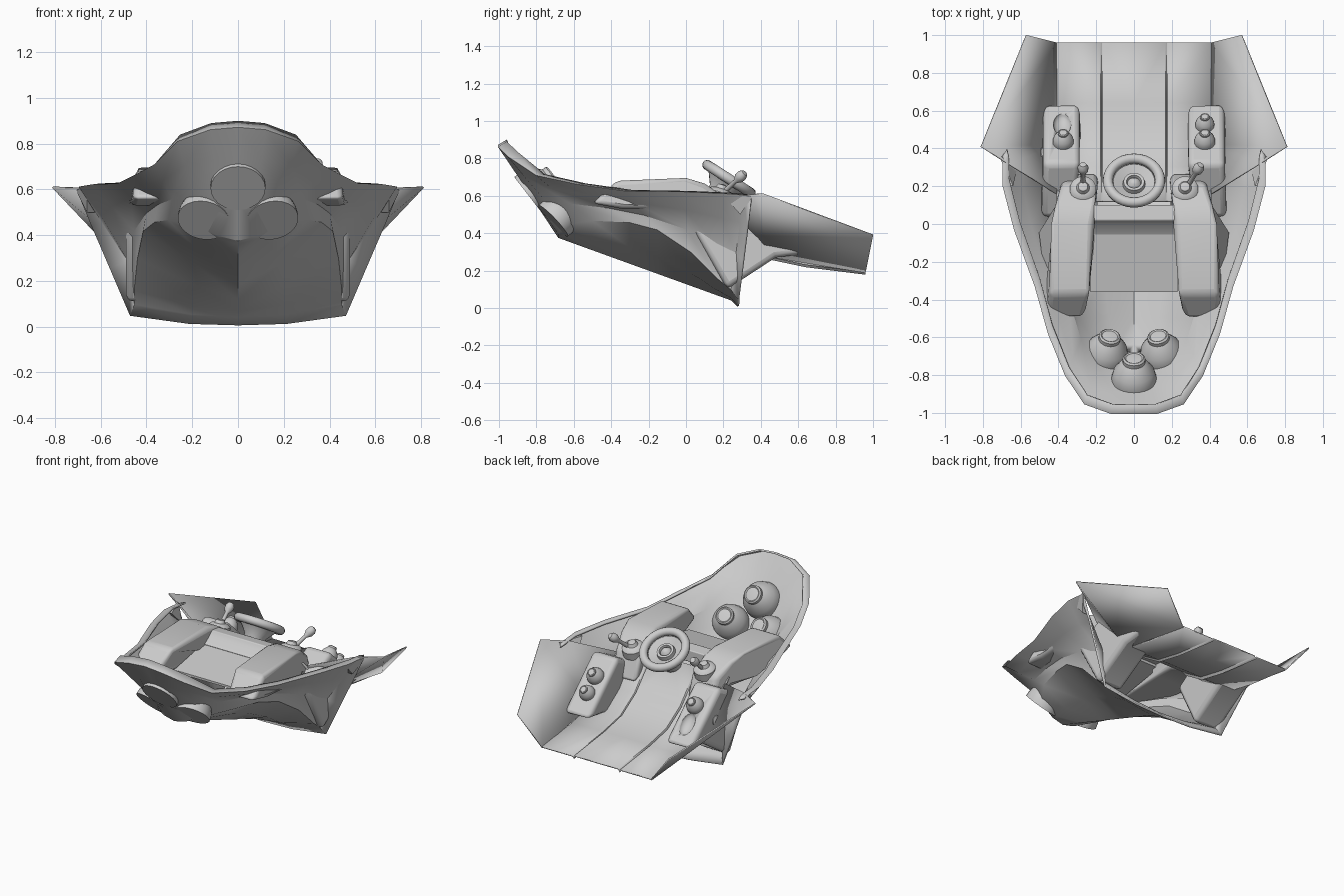
import bpy, bmesh, math
from mathutils import Vector, Matrix

cube = bpy.data.objects.get("Cube")
if cube:
    bpy.data.objects.remove(cube, do_unlink=True)

grey = bpy.data.materials.new("plain grey")
grey.use_nodes = True
grey.diffuse_color = (0.6, 0.6, 0.6, 1)
grey.node_tree.nodes["Principled BSDF"].inputs["Base Color"].default_value = grey.diffuse_color


def finish(name, bm, bevel=0, thick=0, smooth=30):
    """Turn a bmesh into a named, shaded object."""
    bmesh.ops.remove_doubles(bm, verts=bm.verts, dist=0.0005)
    bmesh.ops.recalc_face_normals(bm, faces=bm.faces)
    mesh = bpy.data.meshes.new(name)
    bm.to_mesh(mesh)
    bm.free()
    mesh.materials.append(grey)
    obj = bpy.data.objects.new(name, mesh)
    bpy.context.collection.objects.link(obj)
    if thick:
        mod = obj.modifiers.new("thickness", "SOLIDIFY")
        mod.thickness, mod.offset = thick, 0
    if bevel:
        mod = obj.modifiers.new("round", "BEVEL")
        mod.width, mod.segments = bevel, 3
    bpy.ops.object.select_all(action="DESELECT")
    obj.select_set(True)
    bpy.context.view_layer.objects.active = obj
    bpy.ops.object.shade_smooth_by_angle(angle=math.radians(smooth))
    return obj


def sheet(name, rows, thick, smooth=30):
    """Skin a grid of points on both sides of the middle."""
    bm = bmesh.new()
    for s in (1, -1):
        grid = [[bm.verts.new((s * x, y, z)) for x, y, z in row] for row in rows]
        for a, b in zip(grid, grid[1:]):
            for i in range(len(a) - 1):
                quad = [a[i], a[i + 1], b[i + 1], b[i]]
                if (quad[0].co - quad[3].co).length < 1e-5:
                    quad.pop()
                bm.faces.new(quad)
    return finish(name, bm, thick=thick, smooth=smooth)


def prism(name, profile, s=1, bevel=0.0):
    """Solid from a side profile whose points are (y, z, inner x, outer x)."""
    bm = bmesh.new()
    inner = [bm.verts.new((s * a, y, z)) for y, z, a, b in profile]
    outer = [bm.verts.new((s * b, y, z)) for y, z, a, b in profile]
    bm.faces.new(inner)
    bm.faces.new(outer)
    for i in range(len(profile)):
        bm.faces.new((inner[i - 1], inner[i], outer[i], outer[i - 1]))
    return finish(name, bm, bevel=bevel)


def lathe(name, profile, at, axis, scale=1, steps=24):
    """Turned part from (radius, height) points, standing along an axis."""
    bm = bmesh.new()
    verts = [bm.verts.new((r, 0, h)) for r, h in profile]
    edges = [bm.edges.new(pair) for pair in zip(verts, verts[1:])]
    bmesh.ops.spin(bm, geom=verts + edges, cent=(0, 0, 0), axis=(0, 0, 1),
                   angle=math.tau, steps=steps)
    turn = Vector(axis).to_track_quat("Z", "Y").to_matrix().to_4x4()
    bmesh.ops.transform(bm, verts=bm.verts,
                        matrix=Matrix.Translation(at) @ turn @ Matrix.Scale(scale, 4))
    return finish(name, bm, smooth=40)


# Hull shell: rim line and side crease, with the rows between them blended
rim = [(0, -1, .87), (.12, -1, .86), (.26, -.95, .81), (.36, -.8, .71), (.45, -.58, .66),
       (.52, -.33, .625), (.63, -.03, .62), (.69, .2, .61), (.69, .31, .6), (.7, .35, .59)]
crease = [(0, -.68, .38), (.08, -.68, .4), (.2, -.64, .45), (.3, -.5, .47), (.36, -.3, .46),
          (.41, -.15, .42), (.435, .03, .3), (.45, .17, .16), (.45, .245, .1),
          (.47, .28, .05)]
rim = [Vector(p) for p in rim]
crease = [Vector(p) for p in crease]
lip = [p + Vector((-p.x * .04, .045, .025 * (p.z > .8))) for p in rim]
keel = [Vector((0, p.y, .38 - .362 * (p.y + .68))) for p in crease]
keel[-1].z = .01
under = [k.lerp(p, .45) - Vector((0, 0, .012)) * (p.x > .1) for k, p in zip(keel, crease)]


def blend(t, pinch):
    """Row between rim and crease, drawn in except at the flared rear edge."""
    row = [a.lerp(b, t) for a, b in zip(rim, crease)]
    for p in row[:-1]:
        p.x *= pinch
    return row


sheet("hull", [lip, rim, blend(.28, .95), blend(.62, .88), crease, under, keel], .012, smooth=35)

# Floor with a grooved centre strip, curving up to the dashboard
edge = [(.41, 0), (.18, 0), (.172, -.012), (.164, .004), (0, .004)]
slope = [(.96, .195), (.64, .235), (.45, .275), (.3, .37), (.12, .57)]
sheet("floor", [[(x, y, z + dz) for x, dz in edge] for y, z in slope], .01)

# Wing panels: one steep flat panel, then a facet reaching in to the hull rim
sheet("wing_panels", [[(.41, .96, .19), (.57, 1, .39)], [(.41, .42, .28), (.81, .41, .61)],
                      [(.41, .16, .54), (.66, .315, .605)]], .008, smooth=15)
for s in (1, -1):
    prism("rim_spike", [(.2, .6, .64, .66), (.36, .6, .7, .71), (.29, .5, .62, .66)], s)

# Dashboard between the consoles
prism("dash_plate", [(-.36, .54, -.23, .23), (-.04, .6, -.23, .23),
                     (-.04, .58, -.23, .23), (-.36, .525, -.23, .23)])
prism("cross_bar", [(-.06, .6, -.23, .23), (0, .64, -.23, .23), (.02, .67, -.23, .23),
                    (.1, .66, -.23, .23), (.1, .58, -.23, .23)], bevel=.006)

knob = [(0, 0), (1, 0), (1, .3), (.9, .7), (.6, 1.1), (.5, 1.2), (.5, 1.38),
        (.42, 1.45), (.36, 1.4), (0, 1.44)]
back_up = (0, .7, .7)

for s, side in ((1, "left"), (-1, "right")):
    # Side console
    prism(side + "_console",
          [(-.5, .56, .27, .46), (-.37, .68, .23, .45), (0, .695, .22, .45),
           (.1, .665, .2, .42), (.21, .59, .19, .38), (.27, .42, .19, .37),
           (.1, .5, .2, .42), (-.05, .53, .22, .48), (-.34, .53, .23, .47)], s, .025)
    # Tilted control pod
    pod = prism(side + "_pod", [(.03, .44, .32, .49), (.22, .1, .29, .49),
                                (.48, .27, .285, .485), (.64, .29, .285, .48),
                                (.32, .59, .285, .48)], s, .03)
    lathe(side + "_pod_knob", knob, (s * .375, .43, .48), back_up, .055)
    if s > 0:
        lathe("second_pod_knob", knob, (.375, .52, .4), back_up, .05)
    else:
        # Oval recess in place of the second knob, and a side button
        bm = bmesh.new()
        bmesh.ops.create_uvsphere(bm, u_segments=20, v_segments=10, radius=.06)
        bmesh.ops.transform(bm, verts=bm.verts, matrix=Matrix.Translation((-.38, .53, .4))
                            @ Matrix.Rotation(-math.pi / 4, 4, "X")
                            @ Matrix.Diagonal((.8, 1.3, .6, 1)))
        cutter = finish("recess_cutter", bm)
        cutter.hide_render = True
        cut = pod.modifiers.new("recess", "BOOLEAN")
        cut.operation, cut.object = "DIFFERENCE", cutter
        # Bake the recess so the cutter can go
        done = bpy.data.meshes.new_from_object(
            pod.evaluated_get(bpy.context.evaluated_depsgraph_get()))
        pod.modifiers.clear()
        pod.data = done
        bpy.data.objects.remove(cutter, do_unlink=True)
        lathe("side_button", [(0, 0), (.035, 0), (.03, .02), (0, .025)],
              (-.475, .37, .39), (-1, .2, .2))
    # Lever on a round base
    foot = Vector((s * .27, .18, .6))
    tip = Vector((.345 if s > 0 else -.27, .3, .71))
    lathe(side + "_lever_base", [(0, -.03), (.07, -.03), (.07, .02), (.055, .035),
                                 (.035, .04), (.025, .06), (0, .065)], foot, (0, .3, .95))
    reach = (tip - foot).length
    lathe(side + "_lever", [(0, 0), (.014, 0), (.012, reach * .7), (.027, reach * .85),
                            (.029, reach), (.018, reach + .02), (0, reach + .025)],
          foot, tip - foot, steps=16)
    # Rear pair of nose bulbs
    lathe(side + "_nose_bulb", knob, (s * .15, -.71, .465), (-s * .13, .67, .63), .115)

lathe("centre_nose_bulb", knob, (0, -.845, .605), (0, .79, .61), .12)

# Steering wheel, hub and column
wheel_axis = Vector((0, .54, .84))
centre = Vector((0, .23, .69))
ring = [(.138 + .027 * math.cos(a), .027 * math.sin(a))
        for a in (math.tau * i / 12 for i in range(13))]
lathe("steering_wheel", ring, centre, wheel_axis, steps=32)
lathe("wheel_hub", [(0, -.16), (.06, -.16), (.07, -.08), (.118, -.02), (.11, -.01),
                    (.06, -.035), (.055, -.01), (.04, -.01), (.035, -.025),
                    (.02, -.005), (0, 0)], centre, wheel_axis)
